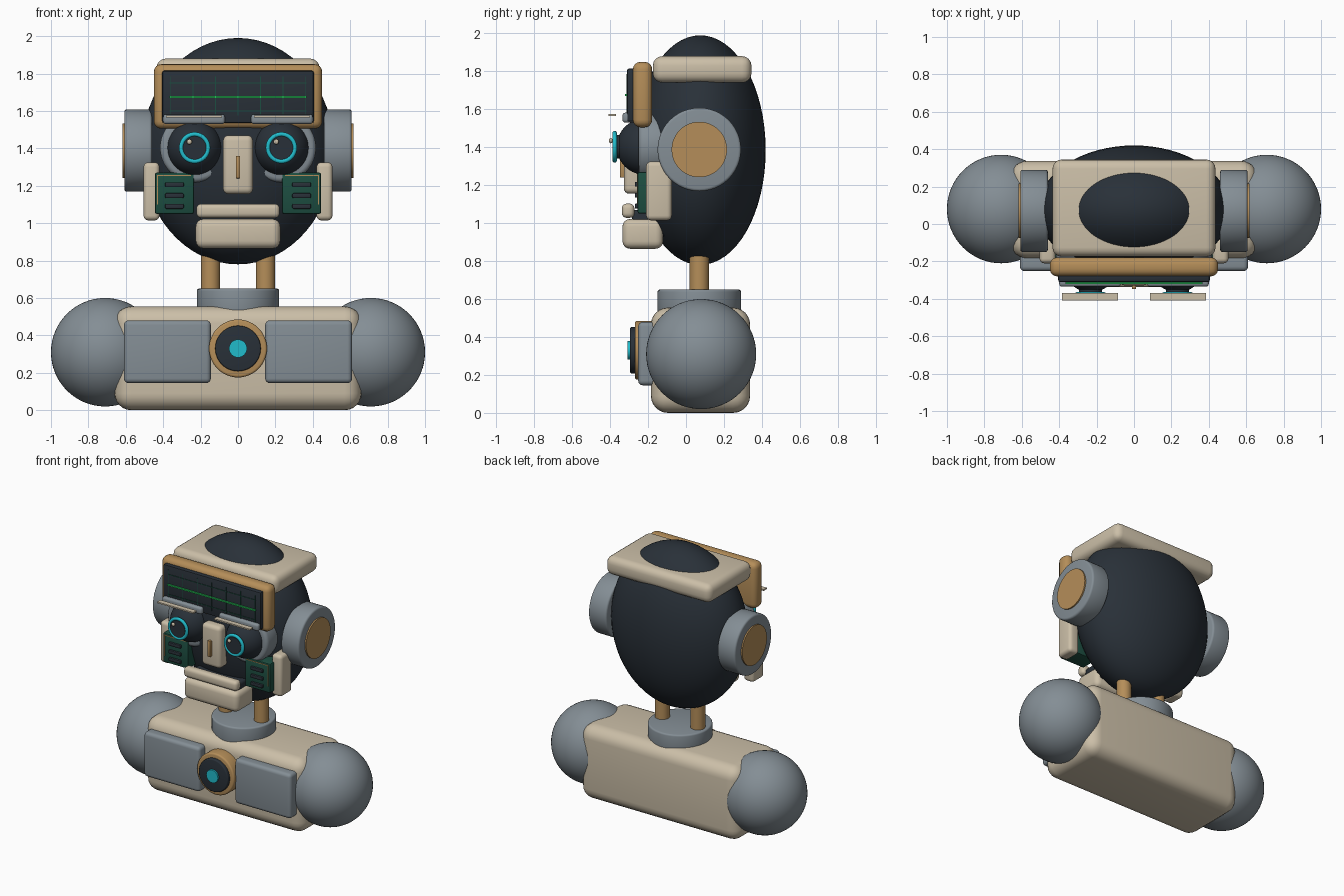
import bpy, math

if "Cube" in bpy.data.objects:
    bpy.data.objects.remove(bpy.data.objects["Cube"])


def material(name, rgb):
    m = bpy.data.materials.new(name)
    m.diffuse_color = (*rgb, 1)
    m.use_nodes = True
    m.node_tree.nodes["Principled BSDF"].inputs["Base Color"].default_value = m.diffuse_color
    return m


NAVY = material("dark navy", (0.022, 0.030, 0.040))
CREAM = material("cream", (0.60, 0.52, 0.39))
GREY = material("steel grey", (0.23, 0.27, 0.30))
BRONZE = material("bronze", (0.46, 0.27, 0.10))
CYAN = material("cyan", (0.015, 0.50, 0.60))
GREEN = material("signal green", (0.02, 0.55, 0.10))
BOARD = material("board green", (0.012, 0.075, 0.052))


def finish(name, mat, bevel=0, segments=4):
    o = bpy.context.object
    o.name = name
    o.data.materials.append(mat)
    bpy.ops.object.transform_apply(location=False, rotation=True, scale=True)
    if bevel:
        b = o.modifiers.new("rounded", 'BEVEL')
        b.width, b.segments = bevel, segments
        b.limit_method = 'ANGLE'
        b.angle_limit = math.radians(40)
        bpy.ops.object.modifier_apply(modifier=b.name)
    bpy.ops.object.shade_smooth_by_angle(angle=math.radians(35))
    return o


def box(name, mat, x, y, z, bevel=0, segments=4):
    """Box from (min, max) ranges."""
    c = [(a + b) / 2 for a, b in (x, y, z)]
    bpy.ops.mesh.primitive_cube_add(size=1, location=c)
    bpy.context.object.scale = [abs(b - a) for a, b in (x, y, z)]
    return finish(name, mat, bevel, segments)


def disc(name, mat, axis, centre, r, lo, hi, bevel=0):
    """Cylinder along an axis, from lo to hi on that axis."""
    loc = list(centre)
    loc['xyz'.index(axis)] = (lo + hi) / 2
    rot = {'x': (0, math.pi / 2, 0), 'y': (math.pi / 2, 0, 0), 'z': (0, 0, 0)}[axis]
    bpy.ops.mesh.primitive_cylinder_add(vertices=48, radius=r, depth=abs(hi - lo),
                                        location=loc, rotation=rot)
    return finish(name, mat, bevel, 3)


def ball(name, mat, centre, radii):
    bpy.ops.mesh.primitive_uv_sphere_add(segments=64, ring_count=32, radius=1, location=centre)
    bpy.context.object.scale = radii
    return finish(name, mat)


Y0 = 0.075      # depth of the body's centre line
HEAD_Z = 1.385

# Torso, collar and head shell
box("torso", CREAM, (-0.66, 0.66), (-0.185, 0.338), (0, 0.555), 0.09, 6)
disc("neck_collar", GREY, 'z', (0, 0.07, 0), 0.22, 0.50, 0.65, 0.012)
ball("head_shell", NAVY, (0, Y0, HEAD_Z), (0.515, 0.345, 0.605))
box("head_cap", CREAM, (-0.436, 0.436), (-0.175, 0.345), (1.74, 1.88), 0.05)

# Chest lamp
LAMP = (0, 0, 0.33)
disc("lamp_rim", BRONZE, 'y', LAMP, 0.155, -0.27, -0.15, 0.012)
disc("lamp_glass", NAVY, 'y', LAMP, 0.122, -0.295, -0.25, 0.008)
disc("lamp_core", CYAN, 'y', LAMP, 0.048, -0.308, -0.28)

# Forehead display
box("visor_frame", BRONZE, (-0.45, 0.45), (-0.28, -0.178), (1.505, 1.85), 0.04)
box("visor_screen", NAVY, (-0.405, 0.405), (-0.31, -0.26), (1.535, 1.815), 0.01, 2)
for i in range(7):
    x = -0.36 + i * 0.12
    box("screen_grid_upright", BOARD, (x - 0.002, x + 0.002), (-0.314, -0.308), (1.575, 1.785))
for z in (1.60, 1.75):
    box("screen_grid_level", BOARD, (-0.365, 0.365), (-0.314, -0.308), (z - 0.002, z + 0.002))
box("screen_signal", GREEN, (-0.365, 0.365), (-0.322, -0.308), (1.670, 1.680))

# Nose
box("nose", CREAM, (-0.08, 0.08), (-0.328, -0.22), (1.155, 1.47), 0.03)
box("nose_slot", BRONZE, (-0.012, 0.012), (-0.348, -0.31), (1.24, 1.36), 0.005, 2)

# Mouth
box("mouth_block", NAVY, (-0.20, 0.20), (-0.285, -0.10), (0.93, 1.07), 0.02)
box("upper_lip", CREAM, (-0.222, 0.222), (-0.338, -0.272), (1.028, 1.103), 0.025)
box("lower_jaw", CREAM, (-0.226, 0.226), (-0.335, -0.12), (0.865, 1.022), 0.04)

# Paired parts
for s, side in ((-1, "left"), (1, "right")):
    def sx(a, b):
        return tuple(sorted((s * a, s * b)))

    ball(side + "_shoulder", GREY, (s * 0.71, 0.08, 0.31), (0.29, 0.29, 0.29))
    box(side + "_chest_panel", GREY, sx(0.145, 0.61), (-0.252, -0.15), (0.145, 0.48), 0.025)
    disc(side + "_neck_rod", BRONZE, 'z', (s * 0.147, 0.07, 0), 0.051, 0.60, 0.95)

    # Ears
    ear = (0, 0.07, 1.388)
    disc(side + "_ear", GREY, 'x', ear, 0.22, s * 0.46, s * 0.608, 0.014)
    disc(side + "_ear_plate", BRONZE, 'x', ear, 0.146, s * 0.59, s * 0.618)

    # Eyes
    ex, ez = s * 0.232, 1.403
    disc(side + "_eye_socket", GREY, 'y', (ex, 0, ez), 0.185, -0.25, -0.10, 0.025)
    ball(side + "_eyeball", NAVY, (ex, -0.217, ez), (0.148, 0.148, 0.148))
    bpy.ops.mesh.primitive_torus_add(major_radius=0.072, minor_radius=0.012,
                                     major_segments=48, minor_segments=12,
                                     location=(ex, -0.376, ez), rotation=(math.pi / 2, 0, 0))
    finish(side + "_iris_ring", CYAN)
    disc(side + "_pupil", NAVY, 'y', (ex, 0, ez), 0.062, -0.385, -0.33)
    ball(side + "_eye_glint", CREAM, (ex - 0.028, -0.396, ez + 0.032), (0.014, 0.01, 0.014))
    box(side + "_brow", GREY, sx(0.07, 0.40), (-0.335, -0.26), (1.53, 1.582), 0.015, 3)
    box(side + "_brow_visor", CREAM, sx(0.085, 0.385), (-0.408, -0.37), (1.565, 1.575))

    # Cheeks
    box(side + "_cheek_guard", CREAM, sx(0.42, 0.505), (-0.21, -0.075), (1.015, 1.325), 0.025)
    box(side + "_circuit_board", BOARD, sx(0.235, 0.445), (-0.255, -0.12), (1.05, 1.27), 0.01, 2)
    box(side + "_trace_top", BRONZE, sx(0.25, 0.43), (-0.259, -0.25), (1.253, 1.258))
    box(side + "_trace_side", BRONZE, sx(0.427, 0.432), (-0.259, -0.25), (1.10, 1.258))
    for z in (1.205, 1.147, 1.09):
        box(side + "_cheek_slot", NAVY, sx(0.29, 0.39), (-0.27, -0.24),
            (z - 0.013, z + 0.013), 0.006, 2)
